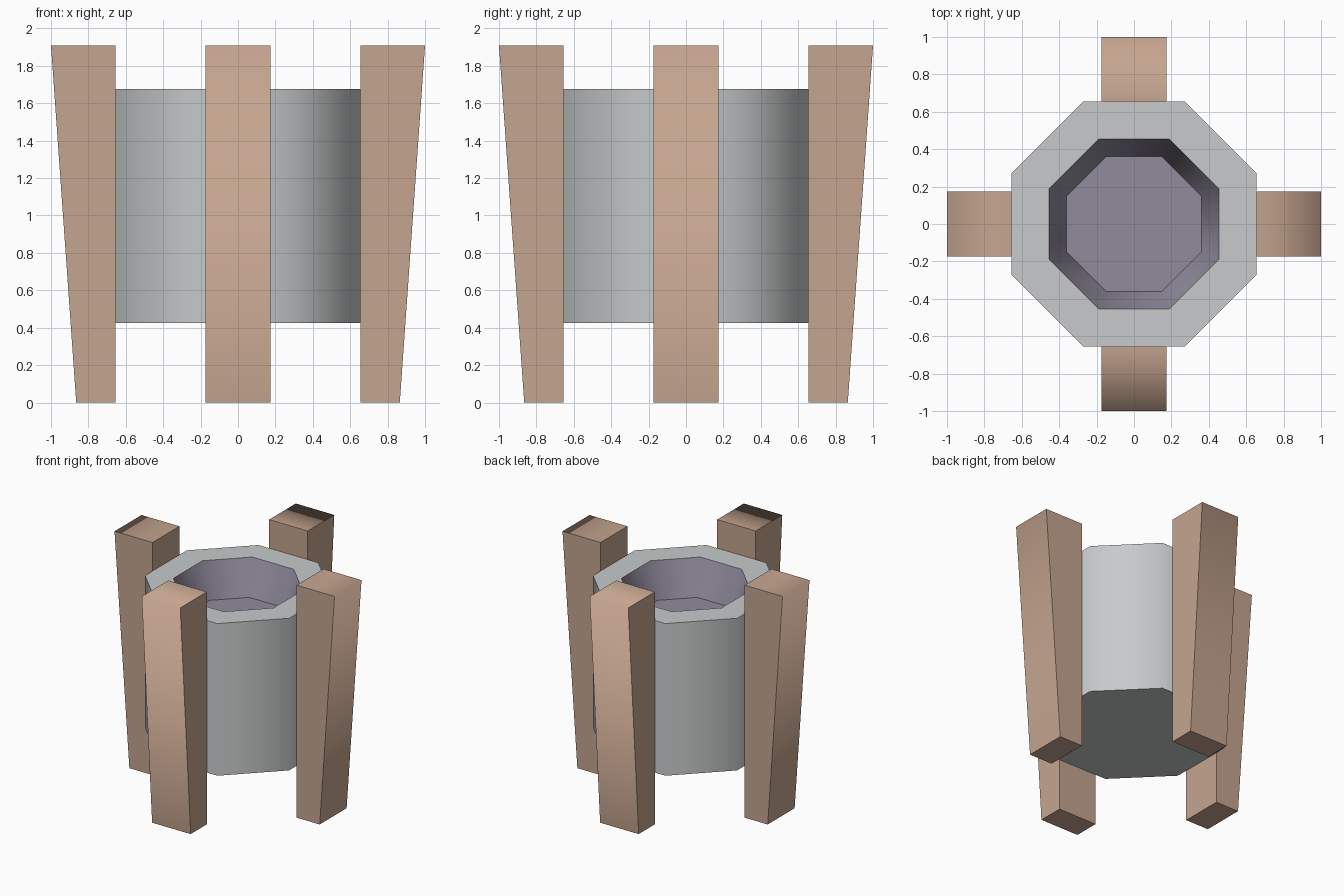
import bpy, bmesh, math
from mathutils import Matrix

cube = bpy.data.objects.get("Cube")
if cube:
    bpy.data.objects.remove(cube, do_unlink=True)


def material(name, rgb):
    m = bpy.data.materials.new(name)
    m.use_nodes = True
    m.diffuse_color = (*rgb, 1)
    m.node_tree.nodes["Principled BSDF"].inputs["Base Color"].default_value = (*rgb, 1)
    return m


STONE = material("grey stone", (0.57, 0.59, 0.595))
WOOD = material("brown wood", (0.56, 0.376, 0.275))
HOLLOW = material("muted purple", (0.285, 0.26, 0.335))


def finish(name, bm, mats, is_soft):
    """Make an object with smooth faces, sharp wherever is_soft(edge) is false."""
    bmesh.ops.recalc_face_normals(bm, faces=bm.faces)
    for f in bm.faces:
        f.smooth = True
    for e in bm.edges:
        e.smooth = is_soft(e)
    mesh = bpy.data.meshes.new(name)
    bm.to_mesh(mesh)
    bm.free()
    for m in mats:
        mesh.materials.append(m)
    obj = bpy.data.objects.new(name, mesh)
    bpy.context.collection.objects.link(obj)
    return obj


# Octagonal vessel: rings given as (flat-to-centre distance, height)
SIDES = 8
rings = [(0.655, 0.425), (0.655, 1.675), (0.455, 1.675), (0.36, 1.39)]
bm = bmesh.new()
loops = []
for apothem, z in rings:
    r = apothem / math.cos(math.pi / SIDES)
    angles = [math.tau * (i + 0.5) / SIDES for i in range(SIDES)]
    loops.append([bm.verts.new((r * math.cos(a), r * math.sin(a), z)) for a in angles])
bm.faces.new(loops[0][::-1])
for k, (low, high) in enumerate(zip(loops, loops[1:])):
    for i in range(SIDES):
        j = (i + 1) % SIDES
        f = bm.faces.new((low[i], low[j], high[j], high[i]))
        f.material_index = 1 if k == 2 else 0
bm.faces.new(loops[-1]).material_index = 1
# only the upright edges of the outer and inner walls are soft
finish("vessel", bm, [STONE, HOLLOW],
       lambda e: abs(e.verts[0].co.z - e.verts[1].co.z) > 0.1)

# Four posts, upright inside and flaring outwards to the top
HALF_WIDTH, HEIGHT = 0.175, 1.91
profile = [(0.655, 0), (0.865, 0), (1.0, HEIGHT), (0.655, HEIGHT)]
for i, side in enumerate(("left", "back", "right", "front")):
    bm = bmesh.new()
    face = bm.faces.new([bm.verts.new((x, -HALF_WIDTH, z)) for x, z in profile])
    new = bmesh.ops.extrude_face_region(bm, geom=[face])["geom"]
    bmesh.ops.translate(bm, vec=(0, 2 * HALF_WIDTH, 0),
                        verts=[v for v in new if isinstance(v, bmesh.types.BMVert)])
    # the outer top edge is shaded softly
    post = finish(side + "_post", bm, [WOOD],
                  lambda e: all(v.co.x > 0.95 for v in e.verts))
    post.data.transform(Matrix.Rotation(i * math.pi / 2, 4, "Z"))
